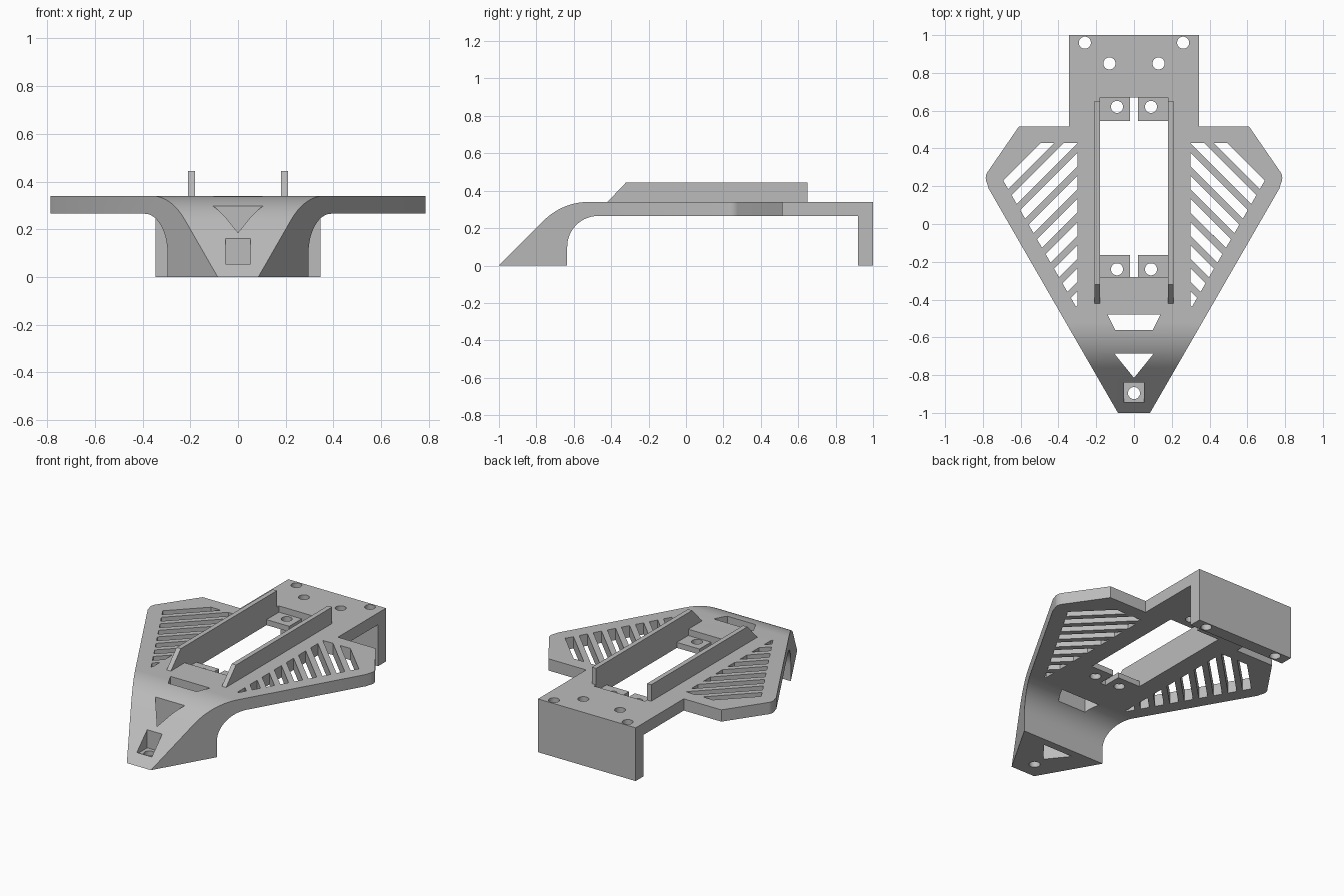
import bpy, bmesh
from math import sin, cos, radians

if "Cube" in bpy.data.objects:
    bpy.data.objects.remove(bpy.data.objects["Cube"], do_unlink=True)

grey = bpy.data.materials.new("plain grey")
grey.use_nodes = True
COLOUR = (0.5, 0.5, 0.5, 1)
grey.diffuse_color = COLOUR
grey.node_tree.nodes["Principled BSDF"].inputs["Base Color"].default_value = COLOUR

TOP, UNDER = 0.34, 0.265


def arc(cx, cy, r, a0, a1, n):
    steps = [radians(a0 + (a1 - a0) * i / n) for i in range(n + 1)]
    return [(cx + r * cos(a), cy + r * sin(a)) for a in steps]


def prisms(name, outlines, lo, hi, axis="Z"):
    """Extrude flat outlines along Z (x, y points) or X (y, z points)."""
    bm = bmesh.new()
    for pts in outlines:
        place = (lambda p, d: (p[0], p[1], d)) if axis == "Z" else (lambda p, d: (d, p[0], p[1]))
        a = [bm.verts.new(place(p, lo)) for p in pts]
        b = [bm.verts.new(place(p, hi)) for p in pts]
        bm.faces.new(a[::-1])
        bm.faces.new(b)
        for i in range(len(pts)):
            j = (i + 1) % len(pts)
            bm.faces.new((a[i], a[j], b[j], b[i]))
    bmesh.ops.recalc_face_normals(bm, faces=bm.faces)
    mesh = bpy.data.meshes.new(name)
    bm.to_mesh(mesh)
    bm.free()
    mesh.materials.append(grey)
    obj = bpy.data.objects.new(name, mesh)
    bpy.context.collection.objects.link(obj)
    return obj


def combine(target, tool, operation):
    mod = target.modifiers.new(operation, "BOOLEAN")
    mod.operation, mod.solver, mod.object = operation, "EXACT", tool
    bpy.context.view_layer.objects.active = target
    bpy.ops.object.modifier_apply(modifier=mod.name)
    bpy.data.objects.remove(tool, do_unlink=True)


def flip(pts):
    return [(-x, y) for x, y in pts]


def mirrored(half):
    """Close a right-hand outline with its reflection."""
    return half + flip(half)[::-1]


def box(x0, x1, y0, y1):
    return [(x0, y0), (x1, y0), (x1, y1), (x0, y1)]


# Side profile: sloped nose, curved shoulder, flat deck, rear leg
side = [(-1, 0)] + arc(-0.52, 0, TOP, 135, 90, 20)
side += [(1, TOP), (1, 0), (0.92, 0), (0.92, UNDER)]
side += arc(-0.47, 0.10, 0.165, 90, 180, 24) + [(-0.635, 0)]
body = prisms("bracket_body", [side], -1, 1, "X")

# Plan outline: narrow nose, wide wings with rounded tips, rear tail
half = [(0.085, -1), (0.771, 0.19)] + arc(0.727, 0.243, 0.058, -30, 34, 8)
half += [(0.61, 0.515), (0.345, 0.515), (0.345, 1)]
combine(body, prisms("plan_outline", [mirrored(half)], -0.5, 1), "INTERSECT")

# Central opening with a slit between the mounting tabs at both ends
opening = [(0.02, -0.28), (0.02, -0.165), (0.18, -0.165),
           (0.18, 0.545), (0.02, 0.545), (0.02, 0.67)]
combine(body, prisms("opening", [mirrored(opening)], 0.1, 0.6), "DIFFERENCE")
combine(body, prisms("tab_recess", [box(-0.18, 0.18, -0.28, 0.67)], 0.30, 0.6), "DIFFERENCE")


# Diagonal vent slots in each wing
def inner(c):
    return (max(0.30, c - 0.43), min(0.43, c - 0.30))


def outer(c):
    x = (0.30 + 0.577 * (c + 0.45)) / 1.577
    return (x, c - x)


slots = []
for k in range(9):
    low = 0.85 - 0.1225 * k
    high = low + 0.072
    slot = [inner(low), outer(low), outer(high), inner(high)]
    slots += [slot, flip(slot)]
combine(body, prisms("vent_slots", slots, 0.1, 0.6), "DIFFERENCE")

# Nose cut-outs: trapezoid, triangle and square pocket
shapes = [mirrored([(0.10, -0.56), (0.14, -0.48)]),
          [(0, -0.815), (0.105, -0.685), (-0.105, -0.685)]]
combine(body, prisms("nose_windows", shapes, -0.5, 0.6), "DIFFERENCE")
combine(body, prisms("nose_pocket", [box(-0.053, 0.053, -0.945, -0.84)], 0.045, 0.6), "DIFFERENCE")

# Screw holes: tail, tabs and nose
centres = [(s * x, y) for s in (-1, 1)
           for x, y in ((0.26, 0.96), (0.13, 0.85), (0.09, 0.62), (0.09, -0.24))]
centres.append((0, -0.895))
holes = [arc(x, y, 0.032, 0, 348.75, 31) for x, y in centres]
combine(body, prisms("screw_holes", holes, -0.5, 0.6), "DIFFERENCE")

# Upright rails beside the opening
rail = [(-0.42, TOP - 0.005), (-0.42, TOP), (-0.32, 0.445), (0.65, 0.445), (0.65, TOP - 0.005)]
left_rail = prisms("left_rail", [rail], 0.18, 0.21, "X")
right_rail = prisms("right_rail", [rail], -0.21, -0.18, "X")

# Smooth the curved surfaces, keep edges sharp
bpy.ops.object.select_all(action="DESELECT")
for obj in (body, left_rail, right_rail):
    obj.select_set(True)
bpy.context.view_layer.objects.active = body
bpy.ops.object.shade_smooth_by_angle(angle=radians(25))
